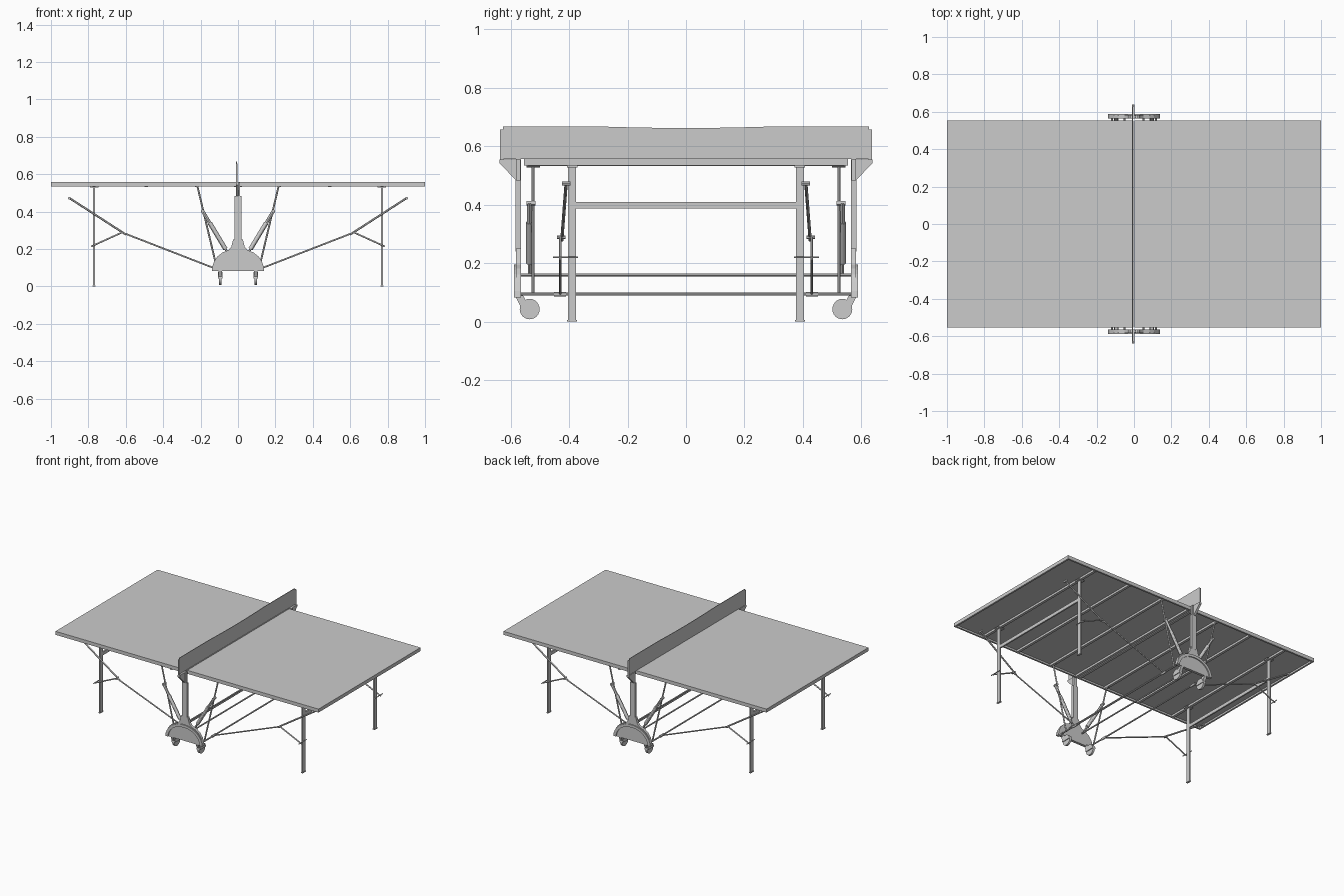
import bpy, bmesh, math
from mathutils import Vector

if "Cube" in bpy.data.objects:
    bpy.data.objects.remove(bpy.data.objects["Cube"])


def finish(name, bm, smooth=False):
    bmesh.ops.recalc_face_normals(bm, faces=bm.faces)
    me = bpy.data.meshes.new(name)
    bm.to_mesh(me)
    bm.free()
    ob = bpy.data.objects.new(name, me)
    bpy.context.collection.objects.link(ob)
    if smooth:
        bpy.ops.object.select_all(action='DESELECT')
        ob.select_set(True)
        bpy.context.view_layer.objects.active = ob
        bpy.ops.object.shade_smooth_by_angle()
    return ob


def box(name, x0, x1, y0, y1, z0, z1):
    bm = bmesh.new()
    bmesh.ops.create_cube(bm, size=1)
    for v in bm.verts:
        v.co = ((x0 + x1) / 2 + v.co.x * (x1 - x0),
                (y0 + y1) / 2 + v.co.y * (y1 - y0),
                (z0 + z1) / 2 + v.co.z * (z1 - z0))
    return finish(name, bm)


def rod(name, a, b, r, sides=12):
    a, b = Vector(a), Vector(b)
    d = b - a
    bm = bmesh.new()
    bmesh.ops.create_cone(bm, cap_ends=True, segments=sides, radius1=r, radius2=r, depth=d.length)
    bm.transform(d.to_track_quat('Z', 'Y').to_matrix().to_4x4())
    bmesh.ops.translate(bm, verts=bm.verts, vec=(a + b) / 2)
    return finish(name, bm, True)


def prism(name, points, depth):
    bm = bmesh.new()
    f = bm.faces.new([bm.verts.new(p) for p in points])
    res = bmesh.ops.extrude_face_region(bm, geom=[f])
    vs = [g for g in res['geom'] if isinstance(g, bmesh.types.BMVert)]
    bmesh.ops.translate(bm, verts=vs, vec=depth)
    return finish(name, bm)


def mirror(ob, x=True, y=True):
    m = ob.modifiers.new("mirror", 'MIRROR')
    m.use_axis = (x, y, False)
    # pivot at the world origin
    return ob


# Playing surface: two halves, each with an apron and ribs underneath
mirror(box("table_top", 0.002, 1.0, -0.554, 0.554, 0.546, 0.558), y=False)
mirror(box("long_apron", 0.002, 1.0, 0.542, 0.554, 0.534, 0.546))
mirror(box("end_apron", 0.988, 1.0, -0.542, 0.542, 0.534, 0.546), y=False)
for i, x in enumerate((0.012, 0.22, 0.49, 0.77)):
    mirror(box(f"under_rib_{i}", x - 0.009, x + 0.009, -0.542, 0.542, 0.532, 0.546), y=False)

# End legs with feet, top plates and cross bar
mirror(box("leg", 0.765, 0.775, 0.376, 0.404, 0.004, 0.535))
mirror(box("leg_foot", 0.763, 0.777, 0.373, 0.407, 0.0, 0.006))
mirror(box("leg_top_plate", 0.745, 0.79, 0.372, 0.408, 0.528, 0.536))
mirror(box("leg_cross_bar", 0.765, 0.775, -0.376, 0.376, 0.387, 0.41), y=False)

# Folding arms: hub to bend to leg, with a release lever
bend = (0.62, 0.289, 0.43)
P = lambda x, z, y: (x, y, z)
mirror(rod("long_arm", P(0.12, 0.095, 0.43), P(*bend), 0.0045))
mirror(rod("short_arm", P(*bend), P(0.785, 0.214, 0.43), 0.0045))
mirror(rod("lever", P(0.60, 0.278, 0.425), P(0.905, 0.475, 0.41), 0.0055))
mirror(rod("lever_knob", P(0.903, 0.472, 0.396), P(0.903, 0.472, 0.424), 0.007))
mirror(rod("bend_pin", P(0.62, 0.289, 0.413), P(0.62, 0.289, 0.442), 0.006))
mirror(rod("leg_pin", P(0.78, 0.22, 0.37), P(0.78, 0.22, 0.455), 0.003))
mirror(rod("arm_sleeve", P(0.118, 0.094, 0.41), P(0.118, 0.094, 0.452), 0.008))

# Rods joining both hubs
mirror(rod("lower_tie_rod", P(0.118, 0.094, -0.57), P(0.118, 0.094, 0.57), 0.005), y=False)
mirror(rod("upper_tie_rod", P(0.05, 0.16, -0.57), P(0.05, 0.16, 0.57), 0.005), y=False)

# Swing links and gas struts
mirror(rod("swing_link", P(0.112, 0.094, 0.523), P(0.218, 0.54, 0.523), 0.005))
mirror(rod("link_hinge", P(0.218, 0.535, 0.50), P(0.218, 0.535, 0.545), 0.007))
s0, s1 = Vector((0.045, 0.535, 0.163)), Vector((0.192, 0.535, 0.408))
mirror(rod("strut_rod", s0, s1, 0.006))
mirror(rod("strut_body", s0.lerp(s1, 0.15), s0.lerp(s1, 0.72), 0.012))
mirror(rod("strut_sleeve", s0.lerp(s1, 0.70), s1, 0.009))
mirror(rod("strut_pin", P(0.19, 0.405, 0.515), P(0.19, 0.405, 0.545), 0.008))

# Domed wheel carriage: profile with flared neck
right = [(0.14, 0.083), (0.137, 0.105), (0.127, 0.135), (0.108, 0.162), (0.082, 0.182),
         (0.05, 0.195), (0.036, 0.212), (0.026, 0.25)]
outline = right + [(-x, z) for x, z in reversed(right)]
mirror(prism("carriage", [(x, 0.564, z) for x, z in outline], (0, 0.018, 0)), x=False)
# raised arch rim on the outer face
arch = [(0.14 * math.cos(t), 0.083 + 0.112 * math.sin(t))
        for t in [math.pi * i / 16 for i in range(17)]]
rim = arch + [(x * 0.86, 0.083 + (z - 0.083) * 0.84) for x, z in reversed(arch)]
mirror(prism("carriage_rim", [(x, 0.58, z) for x, z in rim], (0, 0.009, 0)), x=False)

# Net uprights
mirror(box("upright", -0.019, 0.019, 0.565, 0.583, 0.24, 0.484), x=False)
mirror(box("upright_top", -0.012, 0.012, 0.567, 0.581, 0.48, 0.556), x=False)
tri = [(0.565, 0.555), (0.638, 0.555), (0.638, 0.542), (0.583, 0.485), (0.565, 0.485)]
mirror(prism("net_bracket", [(-0.012, y, z) for y, z in tri], (0.016, 0, 0)), x=False)

# Castors: thin wheel below a wider hood
mirror(rod("castor_wheel", P(0.088, 0.042, 0.535), P(0.102, 0.042, 0.535), 0.034, 24))
hood = [(0.535 + 0.034 * math.cos(t), 0.042 + 0.036 * math.sin(t))
        for t in [math.pi * i / 12 for i in range(13)]]
mirror(prism("castor_hood", [(0.083, y, z) for y, z in hood], (0.024, 0, 0)))
neck = [(0.545, 0.068), (0.566, 0.05), (0.582, 0.084), (0.582, 0.1), (0.564, 0.1)]
mirror(prism("castor_neck", [(0.085, y, z) for y, z in neck], (0.02, 0, 0)))

# Net with a slight sag along the top
ys = [-0.627 + 1.254 * i / 24 for i in range(25)]
top = [(y, 0.6625 + 0.0055 * min(1, (y / 0.3) ** 2)) for y in ys]
net = [(-0.627, 0.557)] + top + [(0.627, 0.557)]
prism("net", [(-0.01, y, z) for y, z in net], (0.004, 0, 0))
mirror(box("net_post", -0.012, -0.003, 0.625, 0.637, 0.545, 0.658), x=False)
